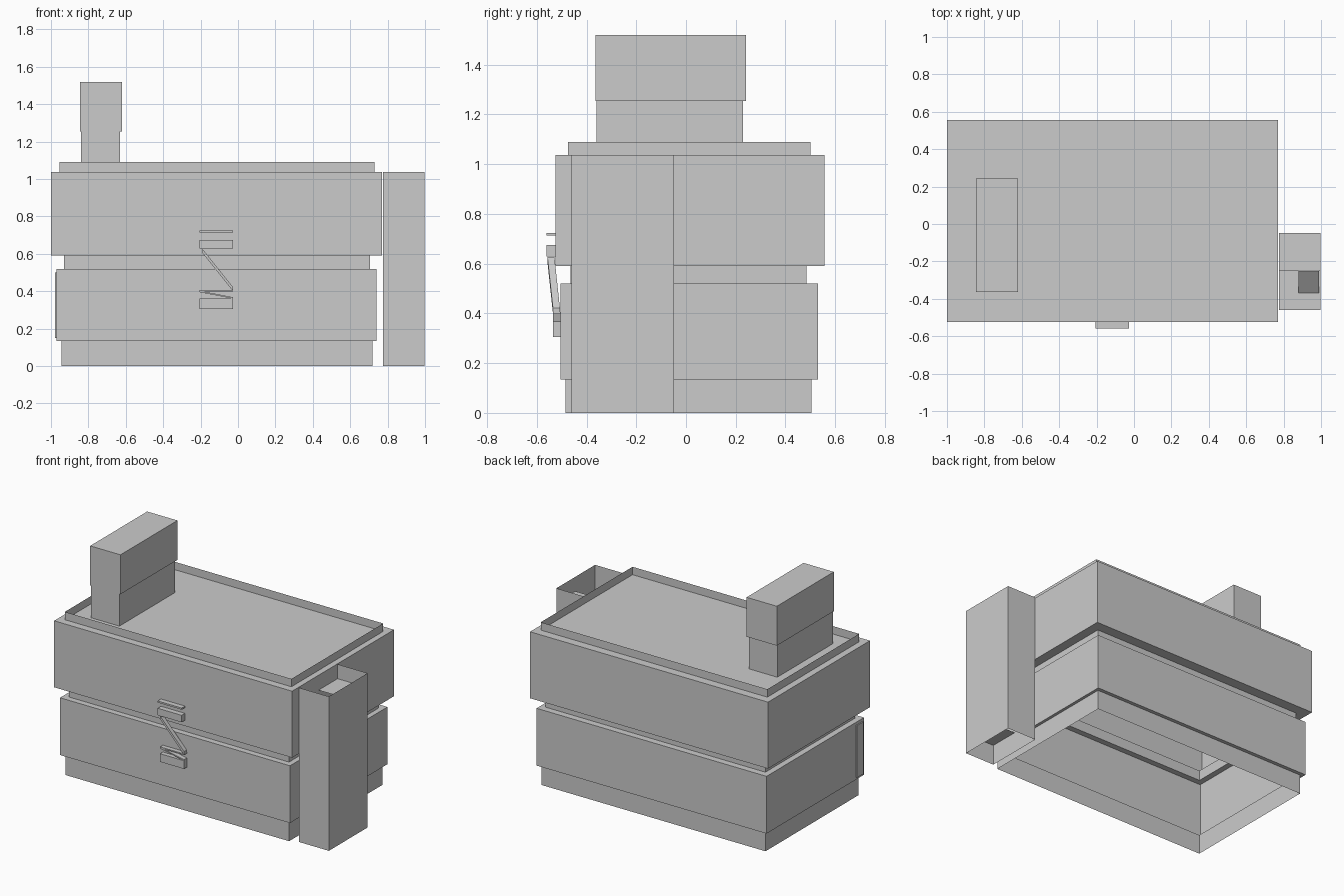
import bpy
import bmesh

cube = bpy.data.objects.get("Cube")
if cube:
    bpy.data.objects.remove(cube, do_unlink=True)

# One plain grey for the whole building
grey = bpy.data.materials.new("concrete_grey")
grey.use_nodes = True
colour = (0.6, 0.6, 0.6, 1)
grey.diffuse_color = colour
grey.node_tree.nodes["Principled BSDF"].inputs["Base Color"].default_value = colour


def finish(name, bm):
    mesh = bpy.data.meshes.new(name)
    bm.to_mesh(mesh)
    bm.free()
    mesh.materials.append(grey)
    obj = bpy.data.objects.new(name, mesh)
    bpy.context.collection.objects.link(obj)
    return obj


def shell(name, rings, cap_top=False, cap_bottom=False):
    """Loft rectangles (x0, x1, y0, y1, z) from bottom to top."""
    bm = bmesh.new()
    loops = []
    for x0, x1, y0, y1, z in rings:
        corners = ((x0, y0), (x1, y0), (x1, y1), (x0, y1))
        loops.append([bm.verts.new((x, y, z)) for x, y in corners])
    for low, high in zip(loops, loops[1:]):
        for i in range(4):
            j = (i + 1) % 4
            bm.faces.new((low[i], low[j], high[j], high[i]))
    if cap_top:
        bm.faces.new(loops[-1])
    if cap_bottom:
        bm.faces.new(loops[0][::-1])
    return finish(name, bm)


def box(name, x0, x1, y0, y1, z0, z1):
    return shell(name, [(x0, x1, y0, y1, z0), (x0, x1, y0, y1, z1)], True, True)


def sheet(name, *points):
    bm = bmesh.new()
    bm.faces.new([bm.verts.new(p) for p in points])
    return finish(name, bm)


def slanted_bar(name, start, end, depth, thick):
    """Flat stringer running between two points across the front."""
    bm = bmesh.new()
    ends = []
    for x, y, z in (start, end):
        ends.append([bm.verts.new((x, y + dy, z + dz)) for dy, dz in
                     ((0, 0), (depth, 0), (depth, thick), (0, thick))])
    for i in range(4):
        j = (i + 1) % 4
        bm.faces.new((ends[0][i], ends[0][j], ends[1][j], ends[1][i]))
    bm.faces.new(ends[0][::-1])
    bm.faces.new(ends[1])
    bmesh.ops.recalc_face_normals(bm, faces=bm.faces)
    return finish(name, bm)


# Stepped hollow walls, open at the bottom
plinth = (-0.945, 0.72, -0.485, 0.505)
lower = (-0.97, 0.74, -0.505, 0.53)
neck = (-0.93, 0.705, -0.465, 0.485)
upper = (-1.0, 0.77, -0.525, 0.557)
tiers = [(plinth, 0, 0.135), (lower, 0.135, 0.52),
         (neck, 0.52, 0.59), (upper, 0.59, 1.037)]
rings = []
for plan, z0, z1 in tiers:
    rings += [(*plan, z0), (*plan, z1)]
shell("building_walls", rings, cap_top=True)

# Thin parapet round the roof
parapet = (-0.955, 0.73, -0.475, 0.5)
shell("roof_parapet", [(*parapet, 1.037), (*parapet, 1.09)])

# Rooftop block in two tiers
box("rooftop_block_base", -0.84, -0.63, -0.36, 0.23, 1.037, 1.255)
box("rooftop_block_top", -0.845, -0.62, -0.363, 0.242, 1.255, 1.52)

# Side door plate
box("side_door", -0.978, -0.97, -0.49, -0.42, 0.15, 0.5)

# Open stair tower
tx0, tx1, ty0, ty1 = 0.774, 0.998, -0.46, -0.048
mid = -0.25
shell("stair_tower", [(tx0, tx1, ty0, ty1, 0), (tx0, tx1, ty0, ty1, 1.037)])
for level in range(4):
    low = 0.14 + 0.235 * level
    high = low + 0.095
    for part, y0, y1, z in (("front", ty0, mid, low), ("back", mid, ty1, high)):
        sheet(f"{part}_landing_{level + 1}", (tx0, y0, z), (tx1, y0, z),
              (tx1, y1, z), (tx0, y1, z))
    # Short flight joining the two landings, facing down
    sheet(f"stair_flight_{level + 1}", (0.88, mid, high), (0.99, mid, high),
          (0.99, -0.37, low + 0.005), (0.88, -0.37, low + 0.005))

# Fire escape on the front
fx0, fx1 = -0.205, -0.027
box("upper_balcony", fx0, fx1, -0.56, -0.525, 0.628, 0.675)
box("upper_handrail", fx0, fx1, -0.56, -0.525, 0.713, 0.724)
box("lower_balcony", fx0, fx1, -0.535, -0.505, 0.305, 0.36)
box("lower_handrail", fx0, fx1, -0.535, -0.505, 0.398, 0.406)
slanted_bar("upper_stair", (fx0 + 0.015, -0.557, 0.605), (fx1, -0.535, 0.4), 0.028, 0.022)
slanted_bar("lower_stair", (fx0, -0.535, 0.395), (fx1, -0.535, 0.36), 0.03, 0.008)
